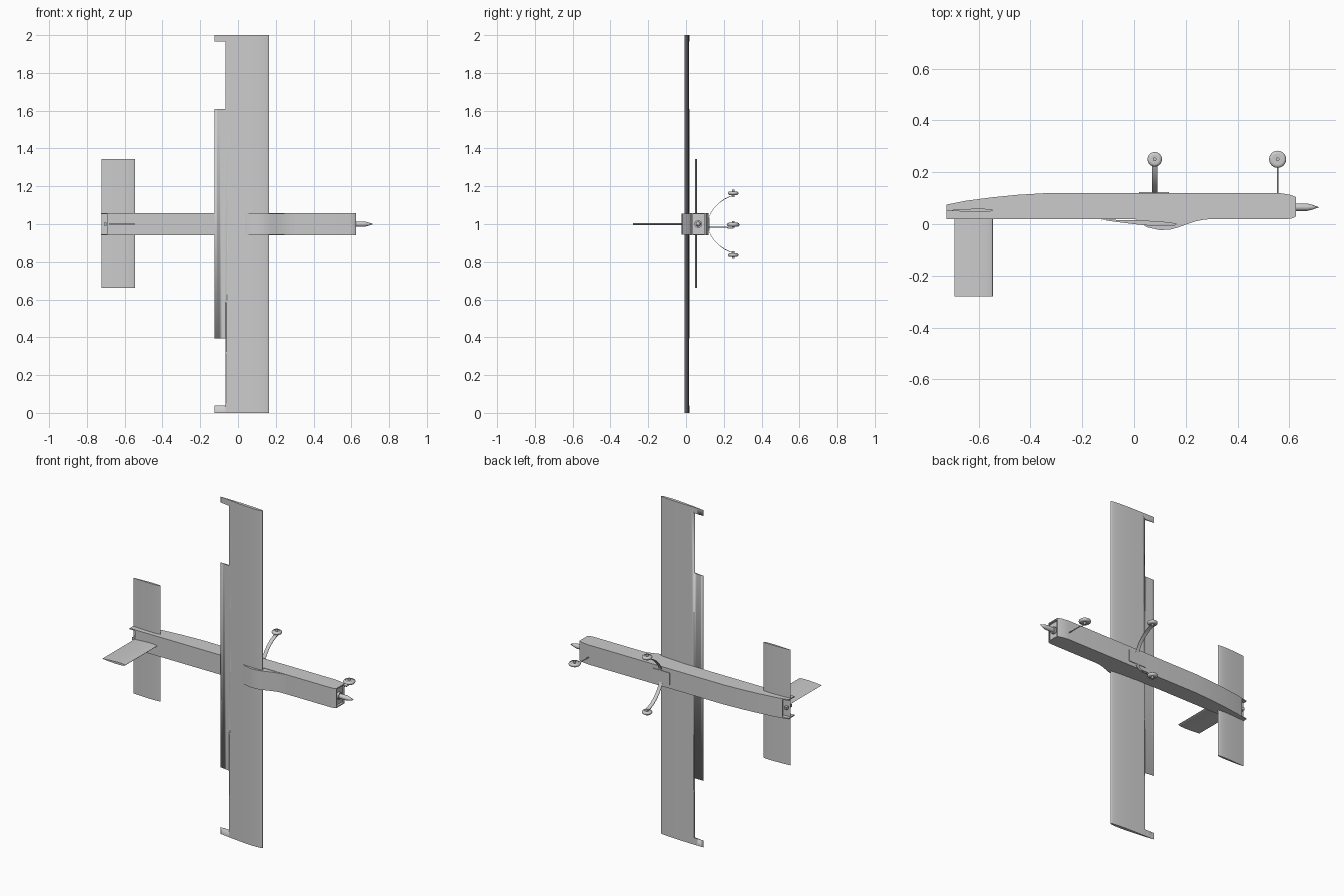
import bpy, bmesh, math
from mathutils import Vector

if "Cube" in bpy.data.objects:
    bpy.data.objects.remove(bpy.data.objects["Cube"])


def finish(name, bm, angle=30):
    bmesh.ops.recalc_face_normals(bm, faces=bm.faces)
    me = bpy.data.meshes.new(name)
    bm.to_mesh(me)
    bm.free()
    ob = bpy.data.objects.new(name, me)
    bpy.context.collection.objects.link(ob)
    bpy.ops.object.select_all(action='DESELECT')
    ob.select_set(True)
    bpy.context.view_layer.objects.active = ob
    bpy.ops.object.shade_smooth_by_angle(angle=math.radians(angle))
    return ob


def prism(name, pts, a, b, axis='z'):
    """Extrude a closed profile from a to b along z (profile x,y) or y (profile x,z)."""
    bm = bmesh.new()
    put = (lambda u, v, w: (u, v, w)) if axis == 'z' else (lambda u, v, w: (u, w, v))
    lo = [bm.verts.new(put(u, v, a)) for u, v in pts]
    hi = [bm.verts.new(put(u, v, b)) for u, v in pts]
    bm.faces.new(lo)
    bm.faces.new(hi)
    n = len(pts)
    for i in range(n):
        j = (i + 1) % n
        bm.faces.new((lo[i], lo[j], hi[j], hi[i]))
    return finish(name, bm)


def box(name, x, y, z):
    return prism(name, [(x[0], y[0]), (x[1], y[0]), (x[1], y[1]), (x[0], y[1])], z[0], z[1])


def strip(name, pts, dy, a, b):
    return prism(name, pts + [(x, y + dy) for x, y in reversed(pts)], a, b)


def lathe(name, prof, loc, axis, seg=32):
    """Spin (radius, height) points about an axis through loc."""
    bm = bmesh.new()
    rot = Vector((0, 0, 1)).rotation_difference(Vector(axis))
    vs = [bm.verts.new((r, 0, h)) for r, h in prof]
    es = [bm.edges.new(p) for p in zip(vs, vs[1:])]
    bmesh.ops.spin(bm, geom=vs + es, cent=(0, 0, 0), axis=(0, 0, 1),
                   angle=2 * math.pi, steps=seg)
    bmesh.ops.remove_doubles(bm, verts=bm.verts, dist=1e-5)
    for v in bm.verts:
        v.co = rot @ v.co + Vector(loc)
    return finish(name, bm, 35)


def airfoil(x0, x1, c, up, down, camber_end=0.0, n=20):
    """Trailing edge x0, leading edge x1; 'up' and 'down' are surface offsets from c."""
    def t(s):  # s = 0 at the leading edge; peak is 1
        return (0.2969 * s**.5 - .126 * s - .3516 * s**2 + .2843 * s**3 - .1036 * s**4) / .1
    ss = [.5 - .5 * math.cos(math.pi * i / n) for i in range(n + 1)]
    point = lambda s, d: (x1 + (x0 - x1) * s, c + camber_end * s + d * t(s) * .5)
    return [point(s, up) for s in reversed(ss[:-1])] + [point(s, down) for s in ss[1:-1]]


def wire(name, pts, r):
    cu = bpy.data.curves.new(name, 'CURVE')
    cu.dimensions = '3D'
    cu.bevel_depth = r
    cu.bevel_resolution = 2
    cu.use_fill_caps = True
    sp = cu.splines.new('POLY')
    sp.points.add(len(pts) - 1)
    for p, q in zip(sp.points, pts):
        p.co = (*q, 1)
    ob = bpy.data.objects.new(name, cu)
    bpy.context.collection.objects.link(ob)


# Wing: flat-bottomed section with two aileron cut-outs
wing = prism('wing', [(-0.125, 0.013), *airfoil(-0.125, 0.165, 0.0, -0.024, 0.013, 0.017),
                      (-0.125, 0.018)], 0, 2)
for z in ((0.04, 0.395), (1.61, 1.965)):
    cut = box('aileron_cutter', (-0.2, -0.065), (-0.1, 0.1), z)
    cut.hide_render = True
    m = wing.modifiers.new('aileron_cut', 'BOOLEAN')
    m.object = cut
    m.operation = 'DIFFERENCE'
    m.solver = 'EXACT'
    bpy.context.view_layer.objects.active = wing
    bpy.ops.object.modifier_apply(modifier=m.name)
    bpy.data.objects.remove(cut)

# Fuselage: two side plates, top and bottom decks, bulkheads
belly = [(-0.725, 0.075), (-0.65, 0.09), (-0.55, 0.103), (-0.45, 0.113), (-0.33, 0.12),
         (0.56, 0.12), (0.6, 0.114), (0.625, 0.105)]
roof = [(0.625, 0.03), (0.615, 0.023), (0.595, 0.02), (-0.725, 0.02)]
for name, s in (('left_side', 1), ('right_side', -1)):
    prism(name, belly + roof, 1 + s * 0.052, 1 + s * 0.058)
strip('bottom_deck', [(-0.69, 0.082)] + belly[1:], -0.006, 0.948, 1.052)
strip('top_deck', [(-0.69, 0.02)] + roof[2::-1], 0.006, 0.948, 1.052)
box('nose_bulkhead', (0.606, 0.612), (0.024, 0.108), (0.948, 1.052))
box('tail_post', (-0.71, -0.695), (0.022, 0.076), (0.992, 1.008))

# Fairing blending the wing into the fuselage roof
prism('wing_fairing', [(0.0, 0.022), (0.05, -0.012), (0.1, -0.023), (0.14, -0.021),
                       (0.17, -0.013), (0.2, -0.002), (0.235, 0.01), (0.27, 0.017),
                       (0.3, 0.02), (0.3, 0.022)], 0.944, 1.056)

# Tail surfaces
prism('tailplane', airfoil(-0.725, -0.545, 0.053, -0.013, 0.013), 0.66, 1.345)
prism('fin', airfoil(-0.695, -0.545, 1.0, 0.013, -0.013), -0.28, 0.05, 'y')

# Spinner and shaft
lathe('spinner', [(0, 0), (0.014, 0), (0.014, 0.045), (0.009, 0.065), (0, 0.09)],
      (0.625, 0.065, 1), (1, 0, 0))
lathe('motor_hub', [(0, 0), (0.02, 0), (0.02, 0.016), (0, 0.016)], (0.61, 0.065, 1), (1, 0, 0))


def wheel(name, r, loc):
    k, w = r - 0.011, 0.010
    tyre = [(r - .011 + .011 * math.cos(a), w * math.sin(a))
            for a in [math.radians(-90 + 22.5 * i) for i in range(9)]]
    hub = [(0, -.019), (.007, -.019), (.007, -.007), (k, -.007)]
    lathe(name, hub + tyre + [(q, -h) for q, h in reversed(hub)], loc, (0, 0, 1))


# Main gear: curved flat springs and wheels on both sides
box('gear_plate', (0.02, 0.135), (0.118, 0.124), (0.965, 1.035))
bow = [(0.121, 0.03), (0.130, 0.055), (0.150, 0.085), (0.175, 0.110), (0.205, 0.131),
       (0.232, 0.144), (0.254, 0.149)]
for name, s in (('left', 1), ('right', -1)):
    bm = bmesh.new()
    rows = [[bm.verts.new((x, y, 1 + s * (z + d))) for x, d in
             ((0.069, 0), (0.091, 0), (0.091, 0.004), (0.069, 0.004))] for y, z in bow]
    for a, b in zip(rows, rows[1:]):
        for i in range(4):
            bm.faces.new((a[i], a[i - 1], b[i - 1], b[i]))
    bm.faces.new(rows[0])
    bm.faces.new(rows[-1])
    finish(name + '_gear_leg', bm)
    wheel(name + '_wheel', 0.028, (0.08, 0.25, 1 + s * 0.163))

# Nose gear
wire('nose_gear_wire', [(0.555, 0.10, 0.985), (0.555, 0.215, 0.985), (0.555, 0.222, 0.978),
                        (0.555, 0.25, 0.978), (0.555, 0.25, 1.01)], 0.003)
wheel('nose_wheel', 0.033, (0.555, 0.25, 0.997))
